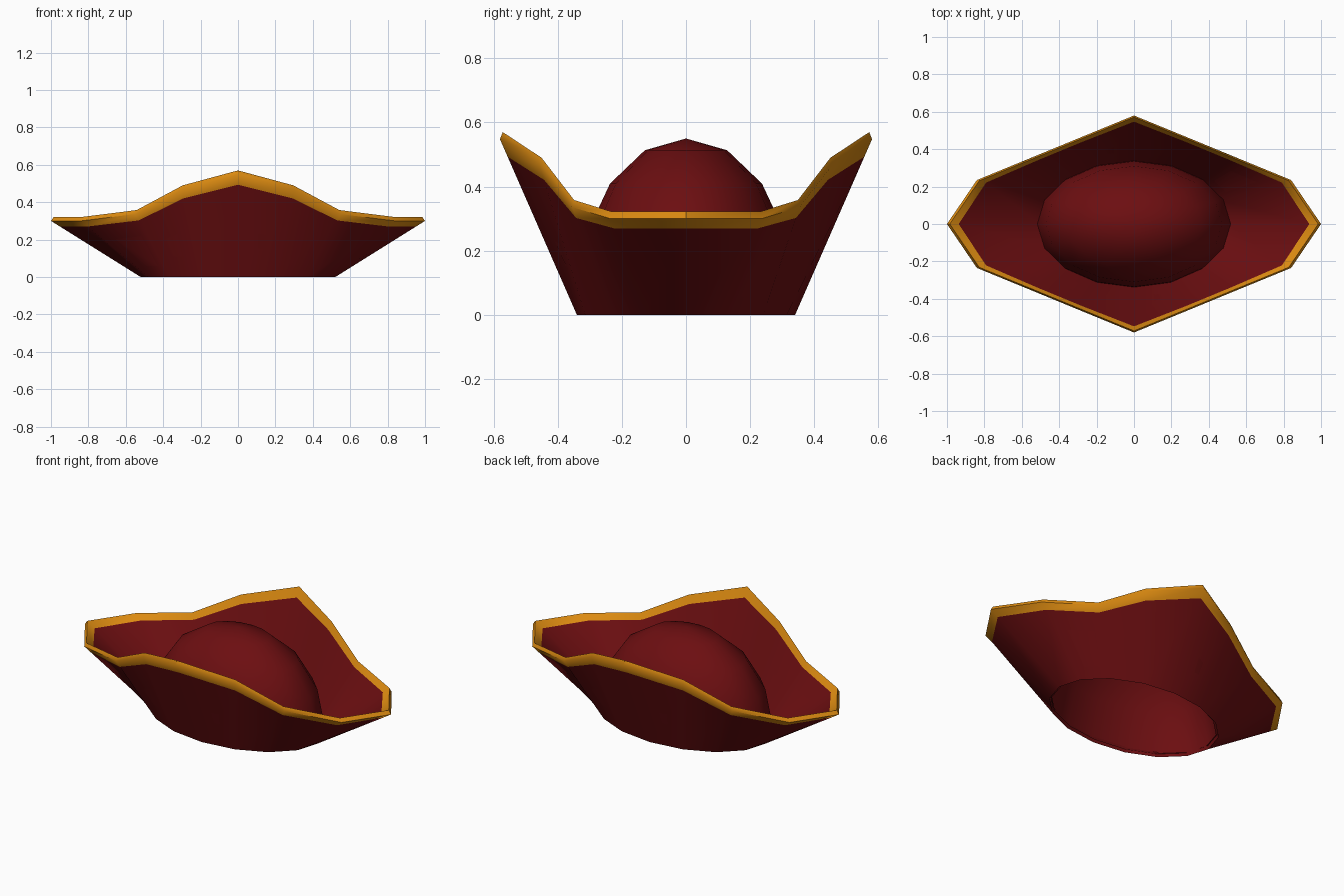
import bpy, bmesh, math

if "Cube" in bpy.data.objects:
    bpy.data.objects.remove(bpy.data.objects["Cube"])

SEG = 16
AX, AY = 0.52, 0.34          # base ellipse of the hat


def material(name, rgb):
    m = bpy.data.materials.new(name)
    m.diffuse_color = (*rgb, 1)
    m.use_nodes = True
    m.node_tree.nodes["Principled BSDF"].inputs["Base Color"].default_value = m.diffuse_color
    return m


red = material("dark red felt", (0.15, 0.0045, 0.0055))
gold = material("gold trim", (0.75, 0.27, 0.006))

# rim outline of one quarter, from the side tip to the tall front/back peak
QUARTER = [(1.0, 0.0, 0.322), (0.84, 0.235, 0.322), (0.55, 0.354, 0.358),
           (0.30, 0.457, 0.49), (0.0, 0.58, 0.57)]


def rim_point(k):
    q, r = divmod(k, 4)
    if q % 2 == 0:
        x, y, z = QUARTER[r]
    else:
        x, y, z = QUARTER[4 - r]
    return (x * (1 if q in (0, 3) else -1), y * (1 if q in (0, 1) else -1), z)


def rim(scale, dz):
    return [(x * scale, y * scale, z + dz) for x, y, z in map(rim_point, range(SEG))]


def ellipse(ax, ay, z):
    return [(ax * math.cos(k * math.tau / SEG), ay * math.sin(k * math.tau / SEG), z)
            for k in range(SEG)]


def mix(a, b, t):
    return [tuple(u + (v - u) * t for u, v in zip(p, q)) for p, q in zip(a, b)]


def loft(name, rings, mat, tip=None):
    """Skin a stack of rings, optionally closed to a tip point."""
    bm = bmesh.new()
    vs = [[bm.verts.new(p) for p in ring] for ring in rings]
    for a, b in zip(vs, vs[1:]):
        for k in range(SEG):
            n = (k + 1) % SEG
            bm.faces.new((a[k], a[n], b[n], b[k]))
    if tip:
        t = bm.verts.new(tip)
        for k in range(SEG):
            bm.faces.new((vs[-1][k], vs[-1][(k + 1) % SEG], t))
    me = bpy.data.meshes.new(name)
    bm.to_mesh(me)
    bm.free()
    me.materials.append(mat)
    ob = bpy.data.objects.new(name, me)
    bpy.context.collection.objects.link(ob)
    bpy.ops.object.select_all(action='DESELECT')
    ob.select_set(True)
    bpy.context.view_layer.objects.active = ob
    bpy.ops.object.shade_smooth_by_angle(angle=math.radians(50))
    return ob


# crown: open half ellipsoid on a short upright band
steps = [math.radians(a) for a in (0, 22.5, 45, 67.5)]
crown = [ellipse(AX, AY, 0)] + [
    ellipse(0.51 * math.cos(a), 0.335 * math.cos(a), 0.07 + 0.48 * math.sin(a)) for a in steps]
loft("crown", crown, red, tip=(0, 0, 0.55))

# turned-up brim: outer and inner skins, and the trim along its edge
base_out, base_in = ellipse(AX, AY, 0), ellipse(0.505, 0.33, 0.012)
rim_out, rim_in = rim(1.0, -0.022), rim(0.985, 0)
trim_out, trim_in = mix(rim_out, base_out, 0.1), mix(rim_in, base_in, 0.1)
loft("brim_outside", [base_out, trim_out], red)
loft("brim_inside", [trim_in, base_in], red)
loft("brim_trim", [trim_out, rim_out, rim_in, trim_in], gold)
